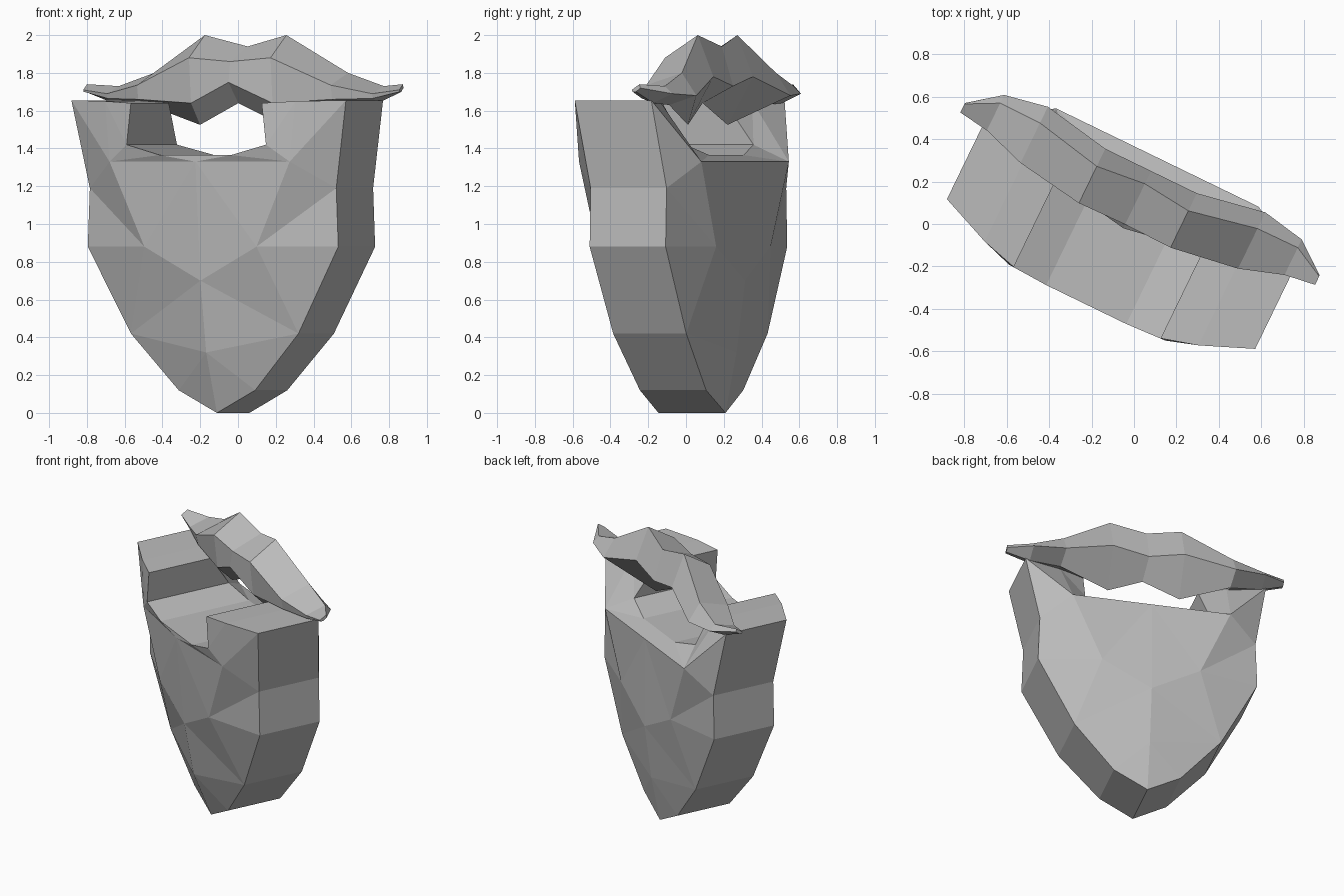
import bpy, bmesh, math

if "Cube" in bpy.data.objects:
    bpy.data.objects.remove(bpy.data.objects["Cube"])

grey = bpy.data.materials.new("plain_grey")
grey.use_nodes = True
grey.diffuse_color = (0.5, 0.5, 0.5, 1)
grey.node_tree.nodes["Principled BSDF"].inputs["Base Color"].default_value = (0.5, 0.5, 0.5, 1)


def finish(bm, name):
    """Turn a half mesh into a mirrored, flat-shaded object turned to its pose."""
    bmesh.ops.recalc_face_normals(bm, faces=bm.faces)
    # The open mirror plane can confuse the fill direction, so check the volume
    if bm.calc_volume(signed=True) < 0:
        bmesh.ops.reverse_faces(bm, faces=bm.faces)
    mesh = bpy.data.meshes.new(name)
    bm.to_mesh(mesh)
    bm.free()
    mesh.materials.append(grey)
    obj = bpy.data.objects.new(name, mesh)
    bpy.context.collection.objects.link(obj)
    mirror = obj.modifiers.new("mirror", 'MIRROR')
    mirror.use_axis[0] = True
    mirror.merge_threshold = 0.001
    obj.location = (-0.033, 0.016, 0)
    obj.rotation_euler.z = math.radians(-25.9)
    return obj


# Beard: half outline from chin round the cheek and mouth, as x, z, near y, far y
rim = [
    (0, 0, -.18, .215), (.225, .12, -.18, .21), (.493, .42, -.207, .223),
    (.737, .88, -.227, .22), (.725, 1.19, -.227, .22), (.808, 1.655, -.28, .17),
    (.56, 1.65, -.382, .1), (.385, 1.64, -.43, .03), (.41, 1.42, -.43, .18),
    (.21, 1.365, -.44, .22), (0, 1.365, -.44, .22),
]
# Bulging points inside the outline: centre, lower centre, side, cheek, under lip
bulge = [
    (0, .7, -.38, .33), (0, .32, -.31, .28), (.33, .88, -.38, .32),
    (.53, 1.33, -.39, .33), (0, 1.33, -.44, .33),
]
facets = [
    (0, 1, 12), (1, 2, 12), (12, 2, 11), (2, 13, 11), (2, 3, 13), (3, 4, 13),
    (4, 14, 13), (4, 5, 14), (5, 6, 14), (6, 7, 8), (6, 8, 14), (14, 8, 9),
    (9, 10, 15), (14, 9, 15), (11, 13, 15), (13, 14, 15),
]
# Facet numbers count the bulge points straight after the outline
facets = [tuple({11: 11, 12: 12, 13: 13, 14: 14, 15: 15}.get(i, i) for i in f) for f in facets]

bm = bmesh.new()
near = [bm.verts.new((x, n, z)) for x, z, n, f in rim + bulge]
far = [bm.verts.new((x, f, z)) for x, z, n, f in rim + bulge]
for f in facets:
    bm.faces.new([near[i] for i in f])
    bm.faces.new([far[i] for i in reversed(f)])
for i in range(len(rim) - 1):
    bm.faces.new((near[i], near[i + 1], far[i + 1], far[i]))
finish(bm, "beard")

# Moustache: five-sided sections from the middle out to the tip, as y, z pairs
sections = [
    (0, [(-.02, 1.86), (-.04, 1.75), (.08, 1.64), (.26, 1.73), (.193, 1.94)]),
    (.24, [(-.025, 1.88), (0, 1.64), (.11, 1.525), (.26, 1.78), (.168, 2)]),
    (.57, [(.025, 1.735), (.04, 1.66), (.16, 1.63), (.32, 1.68), (.235, 1.8)]),
    (.78, [(.094, 1.69), (.1, 1.665), (.17, 1.64), (.28, 1.69), (.237, 1.73)]),
    (.93, [(.115, 1.71), (.12, 1.7), (.14, 1.7), (.165, 1.72), (.16, 1.74)]),
]
bm = bmesh.new()
rings = [[bm.verts.new((x, y, z)) for y, z in ring] for x, ring in sections]
for a, b in zip(rings, rings[1:]):
    for i in range(5):
        j = (i + 1) % 5
        bm.faces.new((a[i], a[j], b[j], b[i]))
bm.faces.new(rings[-1])
finish(bm, "moustache")
